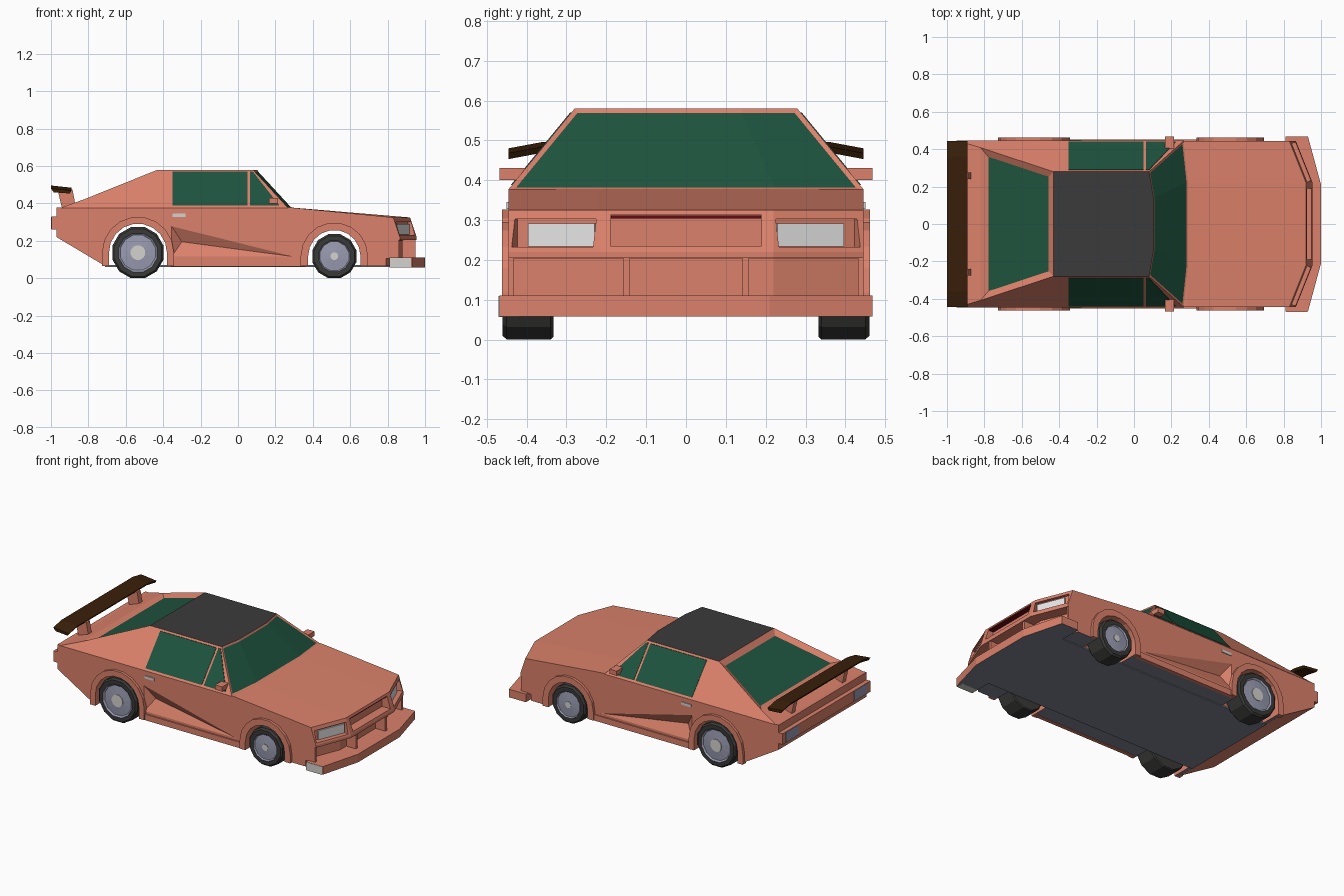
import bpy, bmesh, math
from mathutils import Vector, Matrix

if "Cube" in bpy.data.objects:
    bpy.data.objects.remove(bpy.data.objects["Cube"])


def mat(name, *rgb):
    m = bpy.data.materials.new(name)
    m.diffuse_color = (*rgb, 1)
    m.use_nodes = True
    m.node_tree.nodes["Principled BSDF"].inputs["Base Color"].default_value = m.diffuse_color
    return m


PAINT = mat("salmon paint", .71, .22, .145)
GLASS = mat("green glass", .013, .087, .048)
ROOF = mat("roof grey", .043, .043, .043)
TYRE = mat("tyre black", .041, .041, .040)
RIM = mat("blue grey metal", .32, .33, .44)
HUB = mat("pale grey metal", .66, .65, .62)
LAMP = mat("lamp white", .92, .92, .92)
WING = mat("dark brown", .042, .014, .003)
UNDER = mat("underside grey", .21, .23, .28)
RED = mat("deep red", .13, .003, .007)


def finish(name, bm, *mats):
    bmesh.ops.recalc_face_normals(bm, faces=bm.faces)
    me = bpy.data.meshes.new(name)
    bm.to_mesh(me)
    bm.free()
    ob = bpy.data.objects.new(name, me)
    bpy.context.collection.objects.link(ob)
    for m in mats:
        me.materials.append(m)
    return ob


def loft_bm(profile, stations, place=lambda x, y, z: (x, y, z)):
    """Sweep an xz profile through y stations, closed at both ends."""
    bm = bmesh.new()
    rows = [[bm.verts.new(place(x, y, z)) for x, z in profile] for y in stations]
    n = len(profile)
    for a, b in zip(rows, rows[1:]):
        for i in range(n):
            j = (i + 1) % n
            bm.faces.new((a[i], a[j], b[j], b[i]))
    bm.faces.new(rows[0])
    bm.faces.new(rows[-1])
    bmesh.ops.recalc_face_normals(bm, faces=bm.faces)
    return bm


def loft(name, m, profile, stations, place=lambda x, y, z: (x, y, z)):
    return finish(name, loft_bm(profile, stations, place), m)


def box(name, m, lo, hi, turn=0):
    lo, hi = Vector(lo), Vector(hi)
    bm = bmesh.new()
    bmesh.ops.create_cube(bm, size=1)
    d = hi - lo
    bm.transform(Matrix.Translation((lo + hi) / 2) @ Matrix.Rotation(turn, 4, 'Z')
                 @ Matrix.Diagonal((*map(abs, d), 1)))
    return finish(name, bm, m)


def cut(ob, cutter):
    cutter.hide_render = True
    mod = ob.modifiers.new("cut", 'BOOLEAN')
    mod.object, mod.operation, mod.solver = cutter, 'DIFFERENCE', 'EXACT'
    bpy.context.view_layer.objects.active = ob
    bpy.ops.object.modifier_apply(modifier=mod.name)
    bpy.data.objects.remove(cutter)


def arch(cx, cz, r, n=9):
    """Wheel arch from its rear foot over the top to its front foot."""
    pts = [(cx - r * math.cos(math.pi * i / n), cz + r * math.sin(math.pi * i / n))
           for i in range(n + 1)]
    return [(cx - r, .065)] + pts + [(cx + r, .065)]


# wheel: x, radius, arch radius, flare radius, rim radius, hub radius
WHEELS = {"rear": (-.535, .137, .155, .192, .103, .040),
          "front": (.515, .118, .140, .180, .086, .021)}

# lower body with through wheel arches and a tapered nose
profile = [(-.97, .378), (-.97, .22), (-.71, .065)]
profile += arch(-.535, .137, .155) + arch(.515, .118, .14)
profile += [(.88, .065), (.88, .203), (.955, .205), (.955, .22), (.92, .325), (.285, .378)]


def taper(x, y, z):
    return (x - (.09 * max(0, abs(y) - .22) / .225 if x > .8 else 0), y, z)


bm = loft_bm(profile, (-.445, -.22, .22, .445), taper)
for f in bm.faces:
    if f.normal.z < -.9 and f.calc_center_median().z < .07:
        f.material_index = 1
body = finish("body", bm, PAINT, UNDER)

# recesses: centre panel, headlamp housings, side scoops
cut(body, box("panel_cutter", PAINT, (.89, -.19, .235), (1.0, .19, .312)))
for s in (-1, 1):
    c = Vector((.896, s * .332, .267))
    h = Vector((.03, .11, .035))
    cut(body, box("lamp_cutter", PAINT, c - h, c + h, s * .38))
    bm = bmesh.new()
    apex = Vector((-.30, s * .405, .195))
    base = [Vector((x, s * .445, z)) for x, z in ((-.355, .278), (-.355, .115), (.30, .115))]
    vs = [bm.verts.new(apex + (p - apex) * 1.2) for p in base]
    tip = bm.verts.new(apex)
    bm.faces.new(vs)
    for i in range(3):
        bm.faces.new((vs[i], vs[(i + 1) % 3], tip))
    cut(body, finish("scoop_cutter", bm, PAINT))
    n = Vector((math.cos(.38), s * math.sin(.38), 0))
    c = Vector((.900, s * .320, .262)) - n * .022
    h = Vector((.004, .090, .029))
    box("headlamp", LAMP, c - h, c + h, s * .38)
box("nose_slit", RED, (.89, -.188, .304), (.922, .188, .311))
box("floor_plate", UNDER, (-.71, -.33, .06), (.82, .33, .07))

# cabin: sloped sides, bowed windscreen, recessed rear window
def half(z):
    return .445 - (z - .378) * .82


def cabin_place(x, y, z):
    return (x + (.024 if x > 0 and abs(y) < 1 else 0), y * half(z), z)


bm = loft_bm([(.268, .376), (.08, .58), (-.43, .58), (-.82, .423), (-.95, .376)],
             (-1, -.5, .5, 1), cabin_place)
screen = [f for f in bm.faces if f.normal.x > .4]
rear = [f for f in bm.faces if f.normal.x < -.2 and f.calc_center_median().z > .45]
for f in bm.faces:
    if f.normal.z > .98:
        f.material_index = 2
for faces, t, d in ((screen, .012, -.004), (rear, .036, -.020)):
    bmesh.ops.inset_region(bm, faces=faces, thickness=t, depth=d, use_even_offset=True)
    for f in faces:
        f.material_index = 1
finish("cabin", bm, PAINT, GLASS, ROOF)

# front bumper
def bumper_place(x, y, z):
    return (x - (.07 if x > .9 and abs(y) > .3 else 0), y, z)


bm = loft_bm([(.81, .058), (1.0, .058), (1.0, .11), (.81, .11)],
             (-.468, -.21, .21, .468), bumper_place)
for f in bm.faces:
    f.material_index = int(f.normal.z < -.9)
finish("front_bumper", bm, PAINT, UNDER)
# single pale corner lamp on the near side
box("bumper_corner_lamp", HUB, (.812, -.471, .057), (.925, -.42, .109))

# rear bumper and spoiler wing
box("rear_bumper", PAINT, (-.998, -.445, .26), (-.965, .445, .33))
loft("spoiler_wing", WING, [(-1.0, .496), (-.89, .484), (-.90, .469), (-.985, .475)],
     (-.445, -.36, .36, .445), lambda x, y, z: (x, y, z - (.016 if abs(y) > .4 else 0)))

window = [(-.35, .388), (.05, .388), (.05, .57), (-.35, .57)]
quarter = [(.064, .388), (.222, .388), (.08, .57), (.064, .57)]
for s in (-1, 1):
    # side glass laid on the sloped cabin sides
    for name, shape in (("side_window", window), ("quarter_window", quarter)):
        loft(name, GLASS, shape, (-.003, .003),
             lambda x, y, z: (x, s * (half(z) + y), z))

    def pair(name, m, lo, hi):
        return box(name, m, (lo[0], s * lo[1], lo[2]), (hi[0], s * hi[1], hi[2]))

    pair("door_handle", HUB, (-.35, .443, .328), (-.28, .450, .345))
    pair("mirror", PAINT, (.165, .40, .40), (.215, .468, .43))
    pair("side_skirt", PAINT, (-.36, .43, .062), (.36, .453, .10))
    pair("tail_lamp", RIM, (-1.0, .28, .262), (-.996, .415, .328))
    pair("grille_divider", PAINT, (.87, .14, .105), (.948, .158, .207))
    pair("grille_end", PAINT, (.78, .432, .105), (.86, .445, .207))
    loft("spoiler_strut", PAINT, [(-.94, .37), (-.865, .37), (-.885, .475), (-.965, .475)],
         (s * .24, s * .275))

    for end, (cx, r, ar, fr, rim, hub) in WHEELS.items():
        # arch flare
        loft(end + "_flare", PAINT, arch(cx, r, fr) + arch(cx, r, ar)[::-1],
             (s * .43, s * .462))

        # wheel turned about its axle: (radius, y) rings, coloured by ring
        rings = [(r * .7, .333), (r - .006, .333), (r, .340), (r, .450), (r - .010, .461),
                 (rim, .461), (rim - .006, .453), (hub, .458), (hub, .462)]
        bm = bmesh.new()
        N = 12
        loops = []
        for rad, y in rings:
            k = 1 / math.cos(math.pi / N) if rad > .1 else 1
            loops.append([bm.verts.new((cx + rad * k * math.sin((i + .5) * math.tau / N), s * y,
                                        r + rad * k * math.cos((i + .5) * math.tau / N)))
                          for i in range(N)])
        for j, (a, b) in enumerate(zip(loops, loops[1:])):
            for i in range(N):
                f = bm.faces.new((a[i], a[(i + 1) % N], b[(i + 1) % N], b[i]))
                f.material_index = 0 if j < 5 else 1 if j < 7 else 2
        bm.faces.new(loops[0])
        bm.faces.new(loops[-1]).material_index = 2
        finish(end + "_wheel", bm, TYRE, RIM, HUB)
